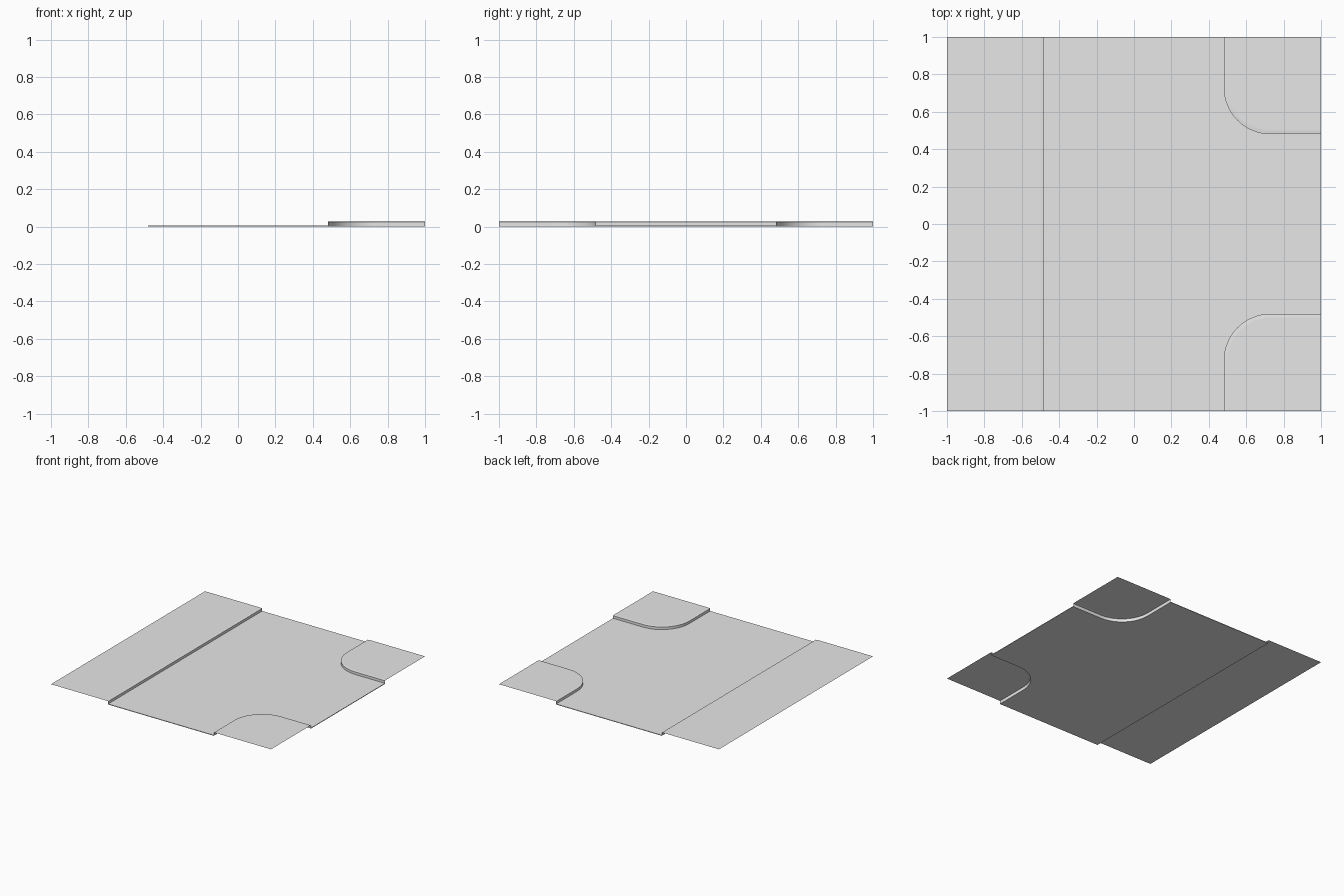
import bpy, bmesh, math

cube = bpy.data.objects.get("Cube")
if cube:
    bpy.data.objects.remove(cube)

ROAD_Z, LIP_Z, TOP_Z = 0.005, 0.026, 0.028
FACE, BACK, BEND = 0.48, 0.50, 0.73   # kerb face, kerb back, centre of the bend

grey = bpy.data.materials.new("concrete_grey")
grey.use_nodes = True
colour = (0.8, 0.8, 0.8, 1)
grey.diffuse_color = colour
grey.node_tree.nodes["Principled BSDF"].inputs["Base Color"].default_value = colour


def finish(name, bm):
    mesh = bpy.data.meshes.new(name)
    bm.to_mesh(mesh)
    bm.free()
    mesh.materials.append(grey)
    obj = bpy.data.objects.new(name, mesh)
    bpy.context.collection.objects.link(obj)
    bpy.ops.object.select_all(action='DESELECT')
    obj.select_set(True)
    bpy.context.view_layer.objects.active = obj
    bpy.ops.object.shade_smooth_by_angle(angle=math.radians(25))


def bend(inset, side, steps=16):
    """Kerb line round a corner, from the end edge to the right-hand edge."""
    r = BEND - inset
    pts = [(inset, 1)]
    for i in range(steps + 1):
        a = math.pi + i * math.pi / 2 / steps
        pts.append((BEND + r * math.cos(a), BEND + r * math.sin(a)))
    pts.append((1, inset))
    return [(x, y * side) for x, y in pts]


def sheet(name, outline, z, depth=0):
    """Flat sheet facing up, or a closed slab when given a depth."""
    bm = bmesh.new()
    face = bm.faces.new([bm.verts.new((x, y, z)) for x, y in outline])
    face.normal_update()
    if face.normal.z < 0:
        face.normal_flip()
    if depth:
        new = bmesh.ops.extrude_face_region(bm, geom=[face], use_keep_orig=True)
        lower = [g for g in new["geom"] if isinstance(g, bmesh.types.BMVert)]
        bmesh.ops.translate(bm, verts=lower, vec=(0, 0, -depth))
        bmesh.ops.recalc_face_normals(bm, faces=bm.faces[:])
    finish(name, bm)


def kerb(name, face_line, back_line):
    """Upright face and gently sloping top swept along the kerb line."""
    bm = bmesh.new()
    rows = [[bm.verts.new((x, y, z)) for x, y in line] for line, z in
            ((face_line, 0), (face_line, LIP_Z), (back_line, TOP_Z))]
    for low, high in zip(rows, rows[1:]):
        for i in range(len(low) - 1):
            top = bm.faces.new((low[i], low[i + 1], high[i + 1], high[i]))
    bm.normal_update()
    if top.normal.z < 0:
        bmesh.ops.reverse_faces(bm, faces=bm.faces[:])
    finish(name, bm)


# Road slab with the two rounded corners left out
road = [(-FACE, -1)] + bend(FACE, -1) + bend(FACE, 1)[::-1] + [(-FACE, 1)]
sheet("road", road, ROAD_Z, ROAD_Z)

# Straight kerb and pavement
kerb("straight_kerb", [(-FACE, -1), (-FACE, 1)], [(-BACK, -1), (-BACK, 1)])
sheet("straight_pavement", [(-1, -1), (-BACK, -1), (-BACK, 1), (-1, 1)], TOP_Z)

# Rounded kerbs and corner pavements
for label, side in (("front", -1), ("back", 1)):
    kerb(label + "_corner_kerb", bend(FACE, side), bend(BACK, side))
    sheet(label + "_corner_pavement", bend(BACK, side) + [(1, side)], TOP_Z)
